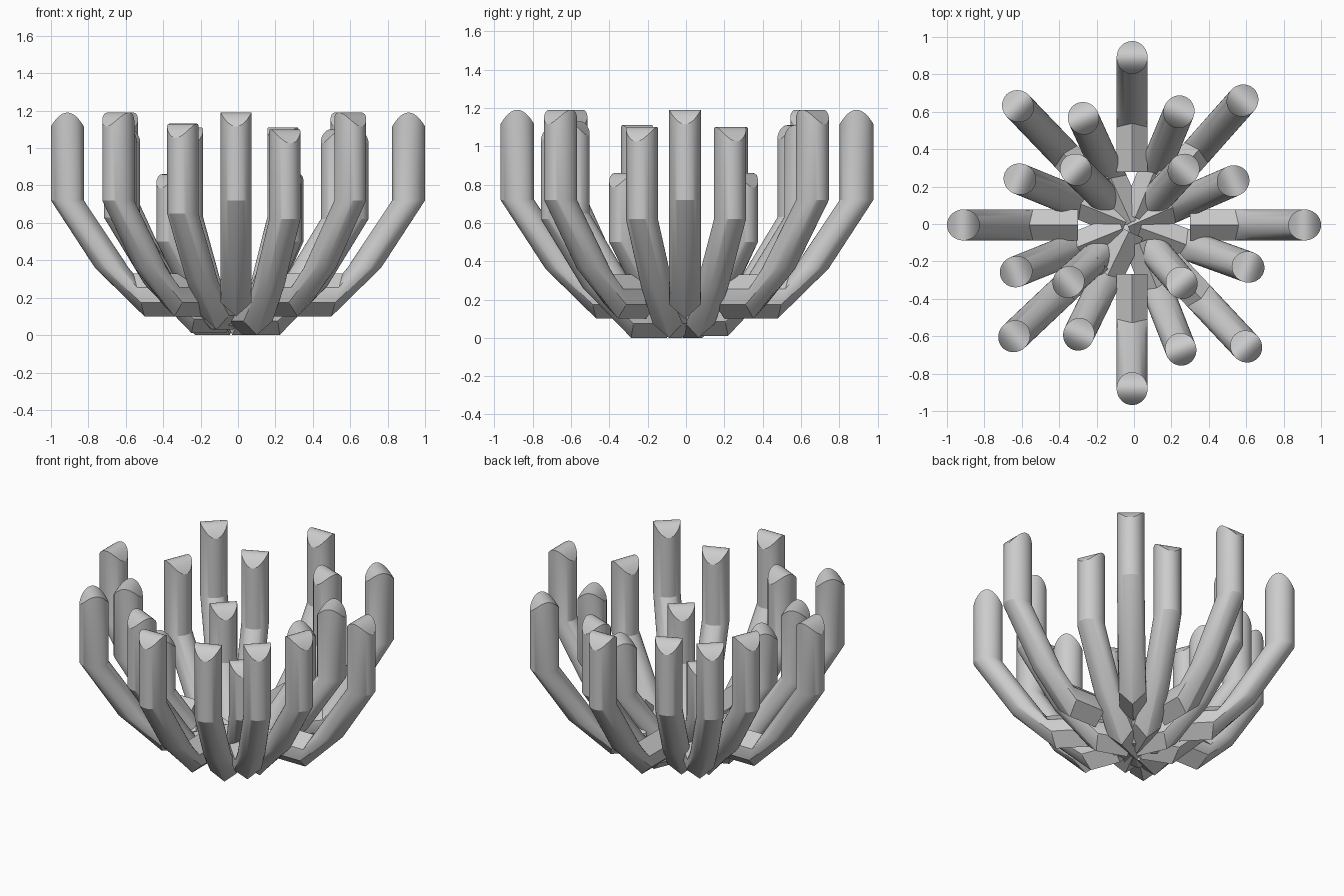
import bpy, bmesh, math

if "Cube" in bpy.data.objects:
    bpy.data.objects.remove(bpy.data.objects["Cube"])

N = 36        # points around each tube
W = 0.083     # tube half width
CX, CY = -0.01, -0.005

# section outlines: (sideways, outward) in -1..1
circle = [(math.sin(2*math.pi*i/N), math.cos(2*math.pi*i/N)) for i in range(N)]
CORNERS = [(0, 1), (1, .35), (1, -.35), (0, -1), (-1, -.35), (-1, .35)]
hexagon = []
for i in range(N):
    k, t = divmod(i*6/N, 1)
    a, b = CORNERS[int(k)], CORNERS[(int(k)+1) % 6]
    hexagon.append((a[0]+(b[0]-a[0])*t, a[1]+(b[1]-a[1])*t))


def arm(name, tip, top, rings):
    """Loft an upright tube down through tilted rings to the hub."""
    x, y = tip[0]-CX, tip[1]-CY
    R = math.hypot(x, y)
    ux, uy = x/R, y/R
    bm = bmesh.new()

    def vert(r, s, z):
        return bm.verts.new((CX+ux*r-uy*s, CY+uy*r+ux*s, z))

    # arched tip
    loops = [[vert(R+0.088*v, W*s, top-0.075*v*v) for s, v in circle]]
    for (ro, zo), (ri, zi), shape in rings(R):
        loops.append([vert((ro+ri)/2+(ro-ri)/2*v, W*s, (zo+zi)/2+(zo-zi)/2*v)
                      for s, v in shape])
    for a, b in zip(loops, loops[1:]):
        for i in range(N):
            j = (i+1) % N
            bm.faces.new((a[i], a[j], b[j], b[i]))
    t = loops[0]
    for i in range(N//2):
        q = [t[i], t[i+1], t[N-i-1], t[(N-i) % N]]
        bm.faces.new(list(dict.fromkeys(q)))
    bm.faces.new(loops[-1])
    bmesh.ops.recalc_face_normals(bm, faces=bm.faces)
    me = bpy.data.meshes.new(name)
    bm.to_mesh(me)
    bm.free()
    me.polygons.foreach_set("use_smooth", [True]*len(me.polygons))
    me.set_sharp_from_angle(angle=math.radians(25))
    bpy.context.collection.objects.link(bpy.data.objects.new(name, me))


def long_rings(dz):
    """Upright, two slopes, then a hexagonal foot running inward."""
    def f(R):
        d = R-0.912
        return [((1.0+d, .72+dz), (.824+d, .72+dz), circle),
                ((.765+d, .36+dz), (.585+d, .36+dz), circle),
                ((.50+d, .10+dz), (.56+d, .33+dz), hexagon),
                ((.30+d, .10+dz), (.30+d, .33+dz), hexagon)]
    return f


def short_rings(R):
    d = R-0.43
    return [((.518+d, .50), (.342+d, .50), circle),
            ((.30+d, .17), (.125+d, .17), circle),
            ((.15+d, .03), (.03+d, .10), hexagon),
            ((.03, .03), (.0, .10), hexagon)]


# outer ring of arms
for p in [(.912, -.005), (-.912, -.005), (-.01, .89), (-.01, -.88),
          (.58, .66), (-.62, .63), (-.64, -.6), (.6, -.655)]:
    arm("outer_arm", p, 1.19, long_rings(0))

# middle ring of arms
for x, y, dz in [(.24, .6, -.09), (-.27, .565, -.09), (-.61, .24, -.1), (.53, .23, -.1),
                 (-.63, -.255, -.09), (-.295, -.59, -.07), (.25, -.67, -.1), (.61, -.23, -.1)]:
    arm("middle_arm", (x, y), 1.2+dz, long_rings(dz))

# inner ring of arms
for p in [(.265, .29), (-.31, .29), (-.35, -.31), (.255, -.315)]:
    arm("inner_arm", p, .86, short_rings)
